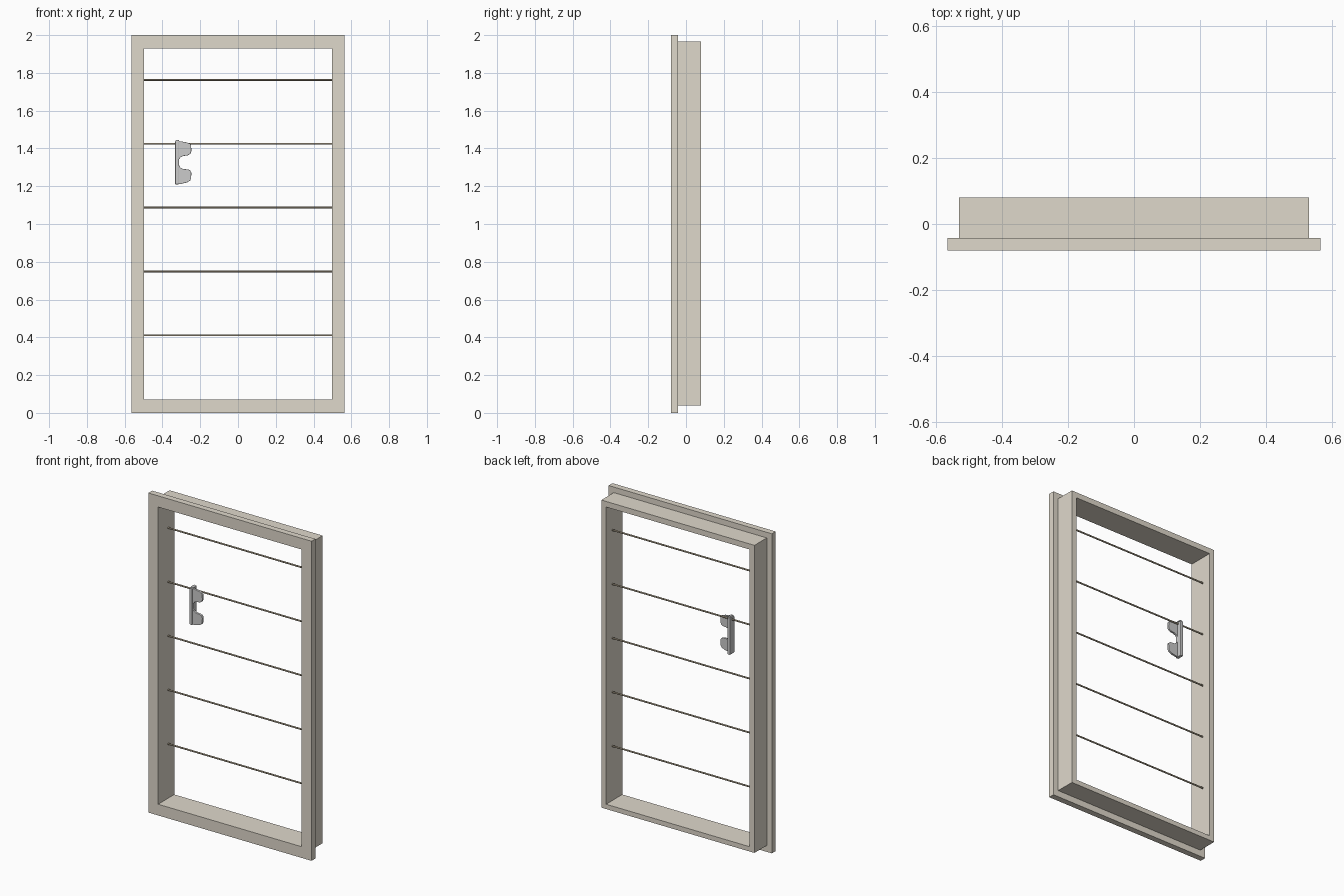
import bpy, bmesh, math

if "Cube" in bpy.data.objects:
    bpy.data.objects.remove(bpy.data.objects["Cube"])


def material(name, rgb):
    m = bpy.data.materials.new(name)
    m.diffuse_color = (*rgb, 1)
    m.use_nodes = True
    m.node_tree.nodes["Principled BSDF"].inputs["Base Color"].default_value = m.diffuse_color
    return m


def add_object(name, bm, mat=None):
    bmesh.ops.recalc_face_normals(bm, faces=bm.faces)
    me = bpy.data.meshes.new(name)
    bm.to_mesh(me)
    bm.free()
    ob = bpy.data.objects.new(name, me)
    bpy.context.collection.objects.link(ob)
    if mat:
        me.materials.append(mat)
    return ob


def sweep_rect(name, section, mat):
    """Mitred rectangular frame; section = (half width, bottom z, top z, y)."""
    bm = bmesh.new()
    loops = [[bm.verts.new(p) for p in ((-w, y, b), (w, y, b), (w, y, t), (-w, y, t))]
             for w, b, t, y in section]
    for a, b in zip(loops, loops[1:] + loops[:1]):
        for i in range(4):
            j = (i + 1) % 4
            bm.faces.new((a[i], a[j], b[j], b[i]))
    return add_object(name, bm, mat)


def extrude_profile(name, pts, y0, y1, bevel=0.0):
    """Plate cut from an x-z outline, running from y0 to y1."""
    bm = bmesh.new()
    face = bm.faces.new([bm.verts.new((x, y0, z)) for x, z in pts])
    out = bmesh.ops.extrude_face_region(bm, geom=[face])
    for v in out["geom"]:
        if isinstance(v, bmesh.types.BMVert):
            v.co.y = y1
    ob = add_object(name, bm)
    if bevel:
        mod = ob.modifiers.new("soft_edges", "BEVEL")
        mod.width = bevel
        mod.segments = 2
    return ob


beige = material("beige_paint", (0.74, 0.69, 0.60))
brown = material("rod_brown", (0.42, 0.36, 0.26))

# Window frame: front flange stepping back to the deeper lining
IN, IB, IT = 0.497, 0.07, 1.93
sweep_rect("window_frame", [
    (IN, IB, IT, -0.08), (0.565, 0.0, 2.0, -0.08), (0.565, 0.0, 2.0, -0.042),
    (0.53, 0.04, 1.965, -0.042), (0.53, 0.04, 1.965, 0.08), (IN, IB, IT, 0.08)], beige)

# Horizontal rods
ROD_Y = 0.018
for i in range(5):
    bpy.ops.mesh.primitive_cylinder_add(vertices=12, radius=0.005, depth=2 * IN + 0.01,
                                        location=(0, ROD_Y, 0.411 + 0.338 * i),
                                        rotation=(0, math.pi / 2, 0))
    rod = bpy.context.object
    rod.name = f"rod_{i + 1}"
    rod.data.materials.append(brown)
    bpy.ops.object.shade_smooth_by_angle(angle=math.radians(50))

# Clip: flat plate with two rounded tabs around a notch
extrude_profile("clip_plate", [
    (-0.332, 1.212), (-0.305, 1.212), (-0.272, 1.219), (-0.254, 1.229), (-0.248, 1.242),
    (-0.247, 1.272), (-0.252, 1.283), (-0.264, 1.289), (-0.290, 1.291), (-0.304, 1.297),
    (-0.312, 1.310), (-0.312, 1.342), (-0.304, 1.354), (-0.290, 1.360), (-0.264, 1.364),
    (-0.252, 1.372), (-0.247, 1.386), (-0.248, 1.417), (-0.255, 1.426), (-0.275, 1.433),
    (-0.308, 1.438), (-0.332, 1.438)], 0.0, 0.014, 0.002)

# Clip: deeper spine along the left edge, with a small cap on top
extrude_profile("clip_spine", [(-0.333, 1.210), (-0.314, 1.210), (-0.314, 1.438),
                               (-0.333, 1.438)], -0.004, 0.04, 0.003)
extrude_profile("clip_cap", [(-0.331, 1.436), (-0.310, 1.436), (-0.312, 1.443),
                             (-0.318, 1.446), (-0.328, 1.446)], 0.002, 0.034)
